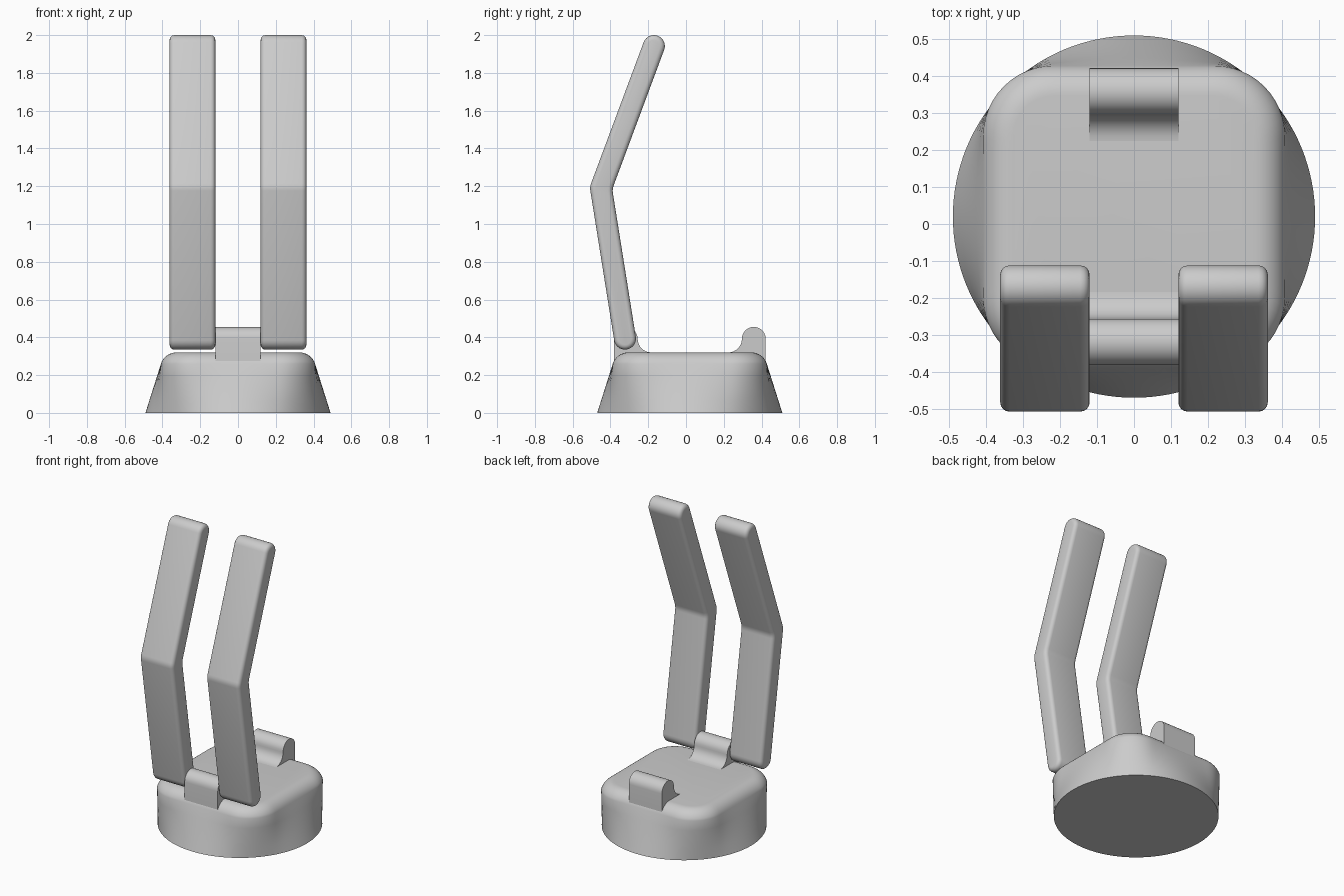
import bpy, bmesh
from math import sin, cos, pi, sqrt, radians
from mathutils import Vector

cube = bpy.data.objects.get("Cube")
if cube:
    bpy.data.objects.remove(cube)

grey = bpy.data.materials.new("plain grey")
grey.use_nodes = True
colour = (0.6, 0.6, 0.6, 1)
grey.diffuse_color = colour
grey.node_tree.nodes["Principled BSDF"].inputs["Base Color"].default_value = colour

MID_Y = 0.02      # centre of the base
TOP_Z = 0.32      # flat top of the base


def make_object(name, bm, smooth_angle=40):
    bmesh.ops.recalc_face_normals(bm, faces=bm.faces)
    mesh = bpy.data.meshes.new(name)
    bm.to_mesh(mesh)
    bm.free()
    mesh.materials.append(grey)
    obj = bpy.data.objects.new(name, mesh)
    bpy.context.collection.objects.link(obj)
    bpy.ops.object.select_all(action='DESELECT')
    obj.select_set(True)
    bpy.context.view_layer.objects.active = obj
    bpy.ops.object.shade_smooth_by_angle(angle=radians(smooth_angle))
    return obj


def arc(centre, radius, start, end, steps):
    """Points (y, z) along an arc, angles in degrees."""
    return [Vector((centre[0] + radius * cos(radians(start + (end - start) * i / steps)),
                    centre[1] + radius * sin(radians(start + (end - start) * i / steps))))
            for i in range(steps + 1)]


def extrude_profile(profile, x0, x1):
    """Sweep a closed (y, z) profile along x."""
    bm = bmesh.new()
    face = bm.faces.new([bm.verts.new((x0, y, z)) for y, z in profile])
    out = bmesh.ops.extrude_face_region(bm, geom=[face])
    moved = [v for v in out["geom"] if isinstance(v, bmesh.types.BMVert)]
    bmesh.ops.translate(bm, vec=(x1 - x0, 0, 0), verts=moved)
    return bm


# Base: loft from a circle to a rounded square with a filleted top edge
def square_radius(angle, half, corner):
    """Distance from the centre to a rounded square along a direction."""
    a = angle % (pi / 2)
    a = min(a, pi / 2 - a)
    c = half - corner
    if half * sin(a) <= c * cos(a):
        return half / cos(a)
    along = c * (cos(a) + sin(a))
    return along + sqrt(max(0, corner ** 2 - 2 * c * c + along ** 2))


bm = bmesh.new()
SIDES, FILLET, HALF, CORNER = 128, 0.085, 0.408, 0.19
angles = [2 * pi * i / SIDES for i in range(SIDES)]
levels = [(0, [0.49] * SIDES)]
wall_z = TOP_Z - FILLET * (1 - sin(radians(17)))
wall = [square_radius(a, HALF, CORNER) for a in angles]
for t in (0.25, 0.5, 0.75):
    levels.append((wall_z * t, [0.49 + (w - 0.49) * t for w in wall]))
for i in range(9):
    p = radians(17 + 73 * i / 8)
    inset = FILLET * (cos(radians(17)) - cos(p))
    levels.append((TOP_Z - FILLET * (1 - sin(p)),
                   [square_radius(a, HALF - inset, CORNER - inset) for a in angles]))
rings = [[bm.verts.new((r * cos(a), MID_Y + r * sin(a), z)) for a, r in zip(angles, radii)]
         for z, radii in levels]
for low, high in zip(rings, rings[1:]):
    for i in range(SIDES):
        j = (i + 1) % SIDES
        bm.faces.new((low[i], low[j], high[j], high[i]))
bm.faces.new(rings[0])
bm.faces.new(rings[-1])
make_object("base", bm)

# Hinge lugs: rounded top, concave fillet on the inner side
outer, lug_r, lug_z, blend = 0.402, 0.063, 0.392, 0.072
inner = outer - 2 * lug_r
lug = ([Vector((outer, 0.2))] + arc((outer - lug_r, lug_z), lug_r, 0, 180, 14)
       + arc((inner - blend, TOP_Z + blend), blend, 0, -90, 8)
       + [Vector((inner - blend, 0.2))])
for name, side in (("front_lug", -1), ("back_lug", 1)):
    make_object(name, extrude_profile([(MID_Y + side * y, z) for y, z in lug], -0.12, 0.12))

# Bent arms: a constant-width strip with round ends and a soft elbow
R = 0.058
foot, elbow, tip = Vector((-0.323, 0.393)), Vector((-0.45, 1.19)), Vector((-0.17, 1.942))
lower = (elbow - foot).normalized()
upper = (tip - elbow).normalized()
normal = lambda d: Vector((-d.y, d.x))
miter = (normal(lower) + normal(upper)).normalized()
miter *= R / miter.dot(normal(lower))


def round_end(centre, direction):
    side = normal(direction)
    return [centre + R * (cos(pi * i / 14) * -side + sin(pi * i / 14) * direction)
            for i in range(15)]


def soft_corner(point, before, after, size=0.02):
    """Quadratic rounding of one profile corner."""
    a, b = point - before * size, point + after * size
    return [a * (1 - t) ** 2 + point * 2 * t * (1 - t) + b * t * t for t in (0, 0.33, 0.67, 1)]


strip = (round_end(foot, -lower) + soft_corner(elbow - miter, lower, upper)
         + round_end(tip, upper) + soft_corner(elbow + miter, -upper, -lower))
for name, side in (("right_arm", -1), ("left_arm", 1)):
    bm = extrude_profile(strip, side * 0.12, side * 0.362)
    rims = [e for e in bm.edges if abs(e.verts[0].co.x - e.verts[1].co.x) < 0.001]
    bmesh.ops.bevel(bm, geom=rims, offset=0.025, segments=4, profile=0.5, affect='EDGES')
    make_object(name, bm)
